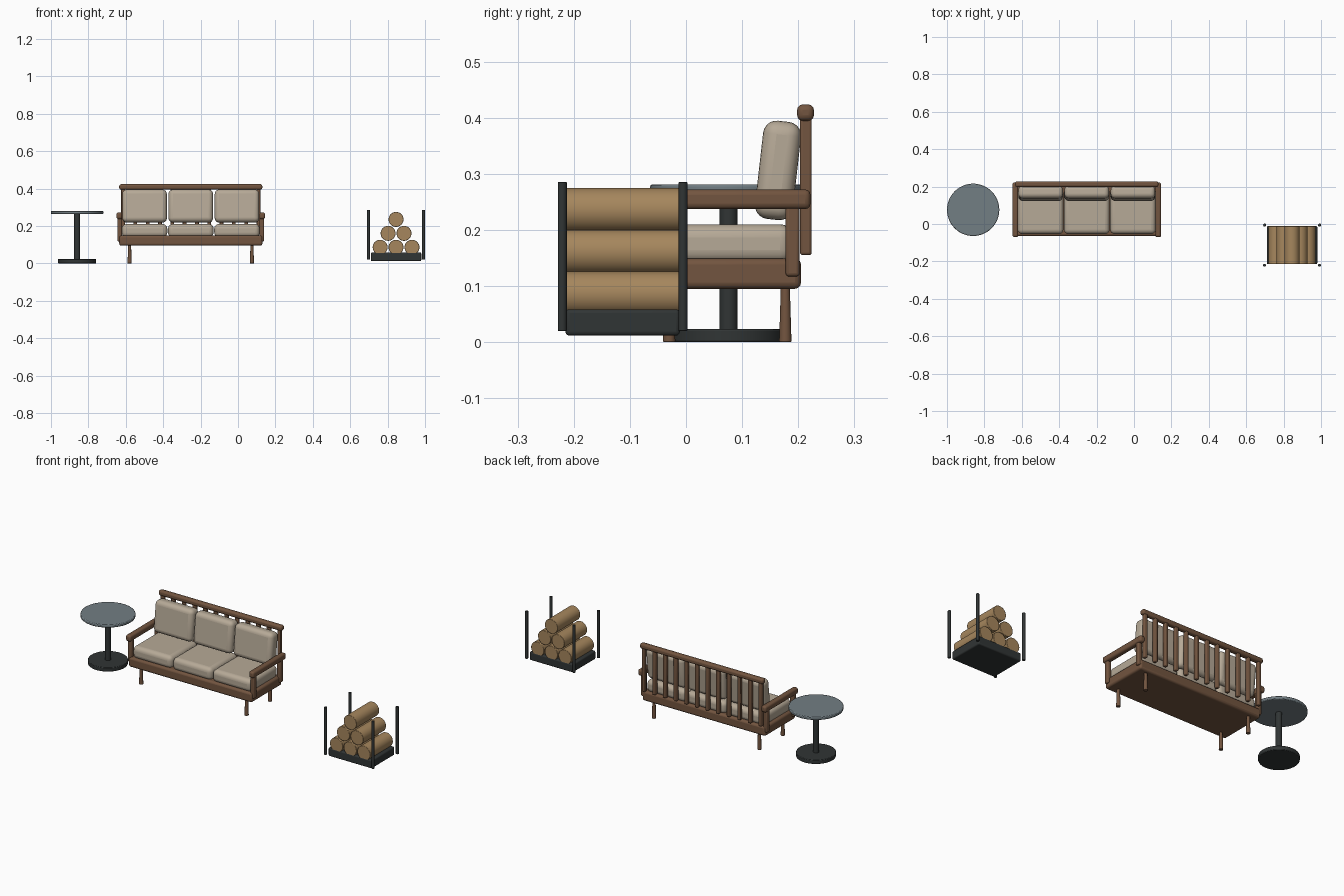
import bpy
from math import radians

if "Cube" in bpy.data.objects:
    bpy.data.objects.remove(bpy.data.objects["Cube"])


def material(name, rgb):
    m = bpy.data.materials.new(name)
    m.diffuse_color = (*rgb, 1)
    m.use_nodes = True
    m.node_tree.nodes["Principled BSDF"].inputs["Base Color"].default_value = m.diffuse_color
    return m


WOOD = material("wood", (0.17, 0.09, 0.05))
FABRIC = material("fabric", (0.47, 0.40, 0.31))
IRON = material("iron", (0.03, 0.035, 0.035))
STONE = material("stone", (0.17, 0.21, 0.23))
BARK = material("log_wood", (0.38, 0.24, 0.11))


def finish(ob, name, mat, bevel, segments):
    ob.name = name
    ob.data.materials.append(mat)
    if bevel:
        b = ob.modifiers.new("bevel", 'BEVEL')
        b.width = bevel
        b.segments = segments
        b.limit_method = 'ANGLE'
        b.angle_limit = radians(50)
    bpy.ops.object.shade_smooth_by_angle(angle=radians(40))
    return ob


def box(name, centre, size, mat, bevel=0.005, segments=3, tilt=0):
    bpy.ops.mesh.primitive_cube_add(size=1, location=centre)
    ob = bpy.context.object
    ob.scale = size
    bpy.ops.object.transform_apply(location=False, rotation=False, scale=True)
    ob.rotation_euler.x = tilt
    return finish(ob, name, mat, bevel, segments)


def rod(name, centre, r1, r2, depth, mat, bevel=0, tilt=0, sides=32):
    bpy.ops.mesh.primitive_cone_add(vertices=sides, radius1=r1, radius2=r2,
                                    depth=depth, location=centre, rotation=(tilt, 0, 0))
    return finish(bpy.context.object, name, mat, bevel, 2)


# Round side table
TX, TY = -0.86, 0.076
rod("table_top", (TX, TY, 0.2725), 0.14, 0.14, 0.017, STONE, 0.004, sides=48)
rod("table_column", (TX, TY, 0.143), 0.016, 0.016, 0.25, IRON)
rod("table_base", (TX, TY, 0.0115), 0.102, 0.102, 0.023, IRON, 0.003, sides=48)

# Sofa frame and top rail
SX = -0.2525
box("sofa_frame", (SX, 0.07, 0.122), (0.765, 0.27, 0.054), WOOD, 0.011)
box("back_top_rail", (SX, 0.213, 0.409), (0.765, 0.03, 0.029), WOOD, 0.01)

# Back slats
SLATS = 12
for i in range(SLATS):
    x = SX - 0.362 + 0.724 * i / (SLATS - 1)
    box("back_slat", (x, 0.2135, 0.278), (0.02, 0.021, 0.246), WOOD, 0.005)

# Arms, arm posts and legs on both sides
for s in (-1, 1):
    box("armrest", (SX + s * 0.382, 0.076, 0.2545), (0.031, 0.292, 0.035), WOOD, 0.01)
    for y in (-0.045, 0.19):
        box("arm_post", (SX + s * 0.38, y, 0.182), (0.024, 0.025, 0.13), WOOD, 0.006)
    for y in (-0.03, 0.177):
        rod("sofa_leg", (SX + s * 0.327, y, 0.05), 0.011, 0.008, 0.1, WOOD, 0.002, sides=20)

# Seat and back cushions
for i in (-1, 0, 1):
    x = SX + i * 0.247
    box("seat_cushion", (x, 0.069, 0.175), (0.243, 0.245, 0.07), FABRIC, 0.024, 5)
    box("back_cushion", (x, 0.164, 0.306), (0.238, 0.068, 0.176), FABRIC, 0.024, 5,
        tilt=radians(-6.5))

# Log rack tray and corner posts
RX, RY = 0.845, -0.113
box("rack_tray", (RX, RY, 0.035), (0.27, 0.204, 0.047), IRON, 0.007)
for sx in (-1, 1):
    for sy in (-1, 1):
        rod("rack_post", (RX + sx * 0.147, RY + sy * 0.1075, 0.1525),
            0.008, 0.008, 0.265, IRON, 0.001, sides=20)

# Pyramid of logs
for row in range(3):
    count = 3 - row
    for i in range(count):
        x = RX + (i - (count - 1) / 2) * 0.085
        rod("log", (x, RY, 0.086 + row * 0.0745), 0.04, 0.04, 0.202, BARK, 0.002,
            tilt=radians(90))
